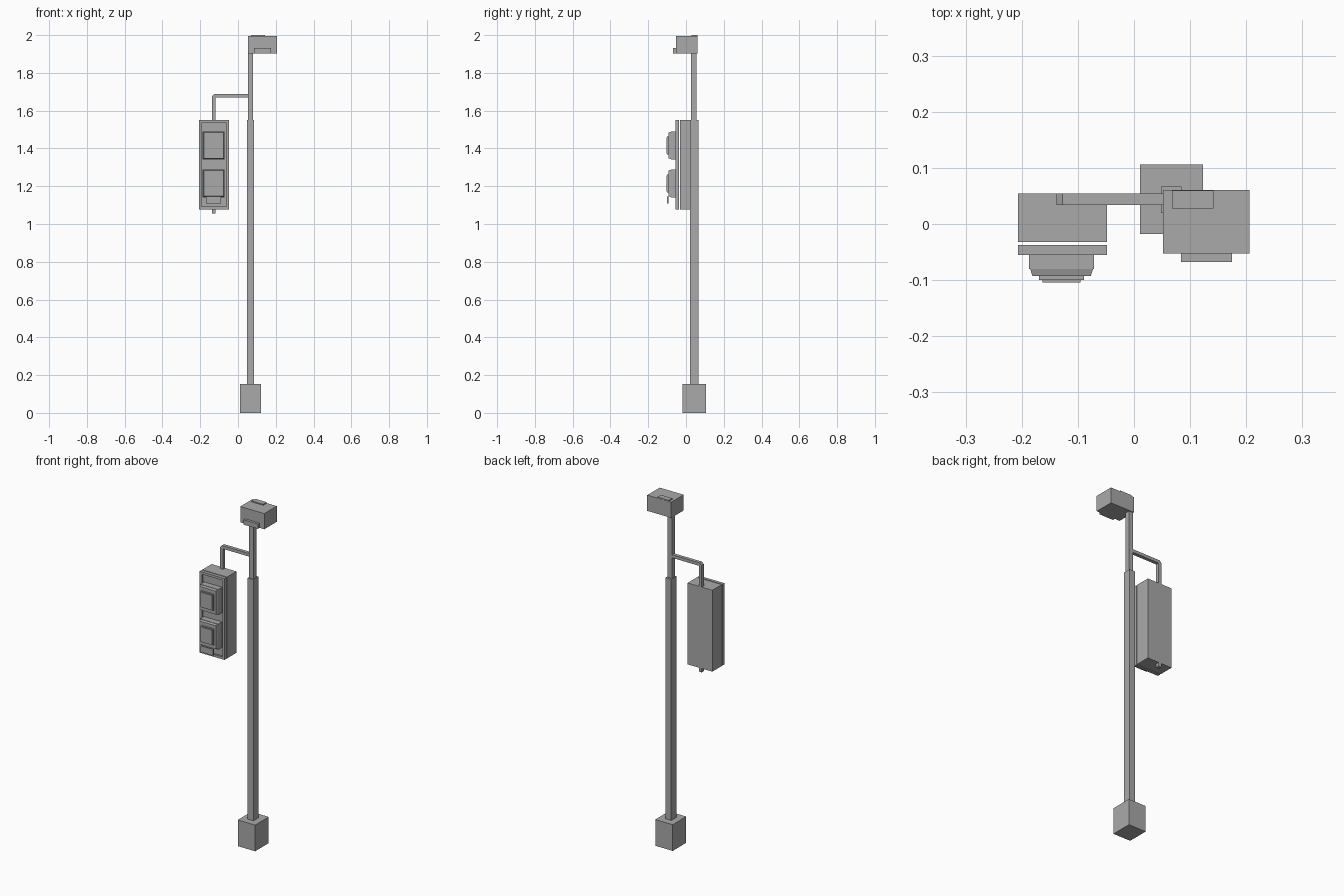
import bpy
import bmesh

default = bpy.data.objects.get("Cube")
if default:
    bpy.data.objects.remove(default, do_unlink=True)

grey = bpy.data.materials.new("plain grey")
grey.use_nodes = True
tone = (0.4, 0.4, 0.4, 1)
grey.diffuse_color = tone
grey.node_tree.nodes["Principled BSDF"].inputs["Base Color"].default_value = tone


def finish(name, bm):
    bmesh.ops.recalc_face_normals(bm, faces=bm.faces[:])
    mesh = bpy.data.meshes.new(name)
    bm.to_mesh(mesh)
    bm.free()
    mesh.materials.append(grey)
    obj = bpy.data.objects.new(name, mesh)
    bpy.context.collection.objects.link(obj)
    return obj


def box(name, x, y, z, front_inset=0.0):
    """Box from (min, max) spans; front_inset shrinks the -y face."""
    bm = bmesh.new()
    bmesh.ops.create_cube(bm, size=1)
    for v in bm.verts:
        inset = front_inset if v.co.y < 0 else 0
        pos = []
        for c, span, shrink in zip(v.co, (x, y, z), (inset, 0, inset)):
            pos.append(span[1] - shrink if c > 0 else span[0] + shrink)
        v.co = pos
    return finish(name, bm)


def extrude_xz(name, points, y):
    """Solid from an outline in the xz plane, spanning y."""
    bm = bmesh.new()
    face = bm.faces.new([bm.verts.new((px, y[0], pz)) for px, pz in points])
    new = bmesh.ops.extrude_face_region(bm, geom=[face])["geom"]
    moved = [g for g in new if isinstance(g, bmesh.types.BMVert)]
    bmesh.ops.translate(bm, verts=moved, vec=(0, y[1] - y[0], 0))
    return finish(name, bm)


# Post
box("base", (0.011, 0.123), (-0.018, 0.106), (0, 0.152))
box("lower_post", (0.048, 0.085), (0.02, 0.067), (0.152, 1.55))
box("upper_post", (0.052, 0.08), (0.026, 0.055), (1.55, 1.91))

# Head box with its top plate and front lip
box("head_box", (0.052, 0.206), (-0.053, 0.061), (1.903, 1.994))
box("head_top_plate", (0.068, 0.142), (0.028, 0.06), (1.994, 2.0))
box("head_front_lip", (0.084, 0.175), (-0.068, -0.053), (1.903, 1.931))

# Bent hanger arm with a chamfered corner
extrude_xz("hanger_arm", [
    (0.053, 1.687), (-0.127, 1.687), (-0.138, 1.676), (-0.138, 1.55),
    (-0.12, 1.55), (-0.12, 1.669), (0.053, 1.669)], (0.034, 0.054))
box("hanger_end", (-0.138, -0.12), (0.034, 0.054), (1.055, 1.078))

# Signal housing, front frame and recessed panel
box("housing", (-0.207, -0.048), (-0.032, 0.054), (1.078, 1.55))
frame_y = (-0.055, -0.037)
for side, span in (("right", (-0.207, -0.193)), ("left", (-0.062, -0.048))):
    box("frame_" + side, span, frame_y, (1.078, 1.55))
for side, span in (("bottom", (1.078, 1.092)), ("top", (1.536, 1.55))):
    box("frame_" + side, (-0.193, -0.062), frame_y, span)
box("recessed_panel", (-0.193, -0.062), (-0.045, -0.037), (1.092, 1.536))

# Two stepped lamps
for label, mid in (("upper", 1.416), ("lower", 1.215)):
    def tier(part, half_x, y, half_z, inset=0.0):
        box(label + part, (-0.129 - half_x, -0.129 + half_x), y,
            (mid - half_z, mid + half_z), inset)
    tier("_lamp_body", 0.058, (-0.08, -0.045), 0.074)
    tier("_lamp_rim", 0.056, (-0.093, -0.08), 0.072, 0.004)
    tier("_lamp_bezel", 0.04, (-0.1, -0.093), 0.047)
    tier("_lamp_lens", 0.034, (-0.104, -0.1), 0.042)

# Small tab under the lower lamp
box("lamp_tab", (-0.169, -0.089), (-0.1, -0.093), (1.108, 1.145))
